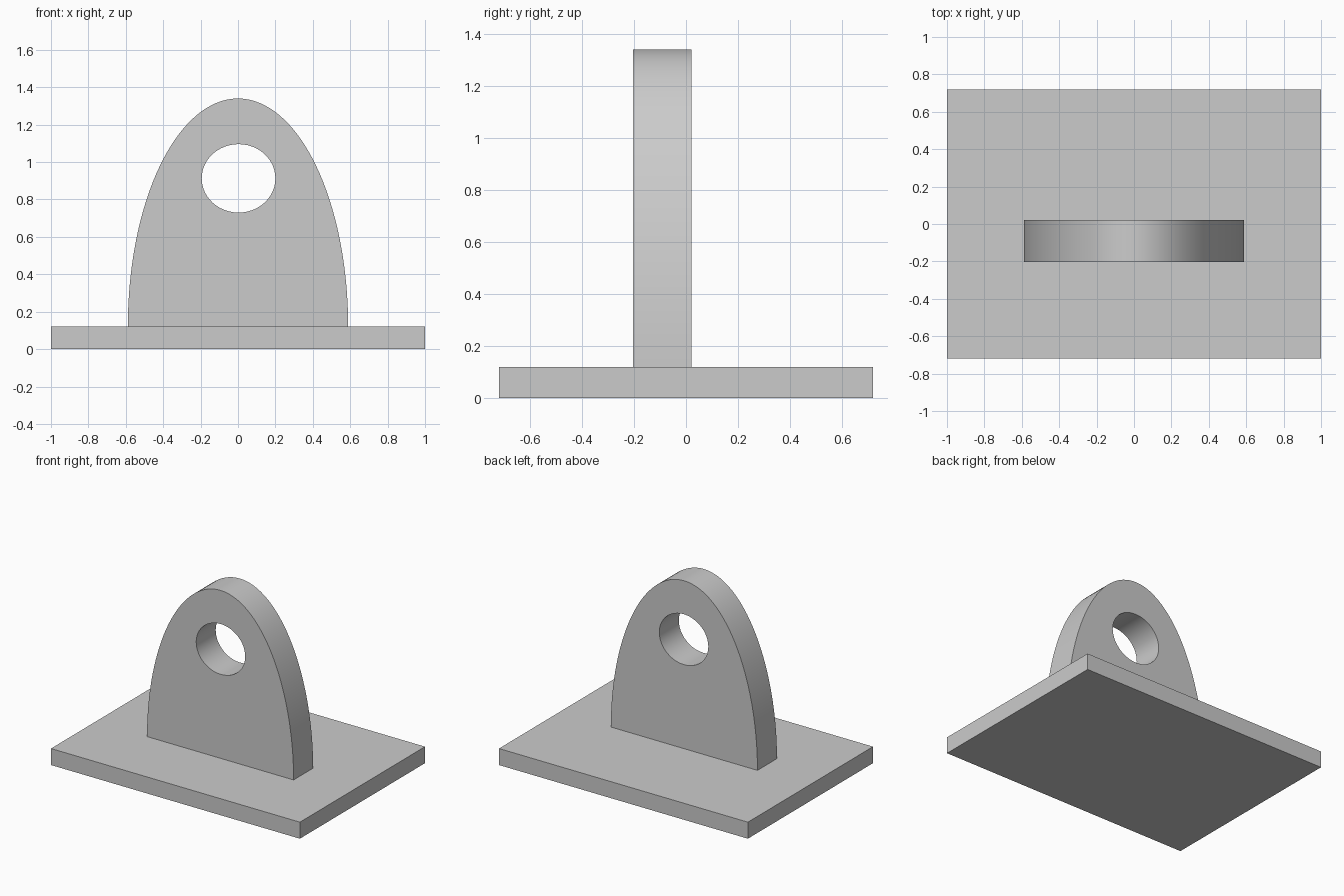
import bpy
import bmesh
from math import cos, sin, pi, radians

default = bpy.data.objects.get("Cube")
if default:
    bpy.data.objects.remove(default, do_unlink=True)

# Single grey material
grey = bpy.data.materials.new("plain grey")
grey.use_nodes = True
colour = (0.6, 0.6, 0.6, 1)
grey.diffuse_color = colour
grey.node_tree.nodes["Principled BSDF"].inputs["Base Color"].default_value = colour

BASE_TOP = 0.12


def arc(cx, cz, rx, rz, start, end, steps):
    """Points along an elliptical arc in the XZ plane."""
    angles = [start + (end - start) * i / steps for i in range(steps + 1)]
    return [(cx + rx * cos(a), cz + rz * sin(a)) for a in angles]


def extrude_profile(name, points, y0, y1):
    """Solid made by sweeping an XZ outline from y0 to y1."""
    bm = bmesh.new()
    face = bm.faces.new([bm.verts.new((x, y0, z)) for x, z in points])
    swept = bmesh.ops.extrude_face_region(bm, geom=[face], use_keep_orig=True)
    moved = [v for v in swept["geom"] if isinstance(v, bmesh.types.BMVert)]
    bmesh.ops.translate(bm, verts=moved, vec=(0, y1 - y0, 0))
    bmesh.ops.recalc_face_normals(bm, faces=bm.faces)
    mesh = bpy.data.meshes.new(name)
    bm.to_mesh(mesh)
    bm.free()
    mesh.materials.append(grey)
    obj = bpy.data.objects.new(name, mesh)
    bpy.context.collection.objects.link(obj)
    return obj


# Base plate
bpy.ops.mesh.primitive_cube_add(size=1, location=(0, 0, BASE_TOP / 2))
plate = bpy.context.object
plate.name = "base_plate"
plate.scale = (2, 1.436, BASE_TOP)
bpy.ops.object.transform_apply(location=False, rotation=False, scale=True)
plate.data.materials.append(grey)

# Upright lug with a half-ellipse outline
outline = arc(0, BASE_TOP, 0.589, 1.22, 0, pi, 64)
lug = extrude_profile("upright_lug", outline, -0.203, 0.021)

# Pin hole through the lug
hole = arc(0.003, 0.913, 0.197, 0.183, 0, 2 * pi, 48)[:-1]
cutter = extrude_profile("pin_hole_cutter", hole, -0.4, 0.2)
cutter.hide_render = True
cutter.hide_set(True)

cut = lug.modifiers.new("pin hole", "BOOLEAN")
cut.operation = "DIFFERENCE"
cut.solver = "EXACT"
cut.object = cutter

# Bake the cut, then smooth the curved walls
bpy.ops.object.select_all(action="DESELECT")
lug.select_set(True)
bpy.context.view_layer.objects.active = lug
bpy.ops.object.modifier_apply(modifier=cut.name)
bpy.data.objects.remove(cutter, do_unlink=True)
bpy.ops.object.shade_smooth_by_angle(angle=radians(30))
